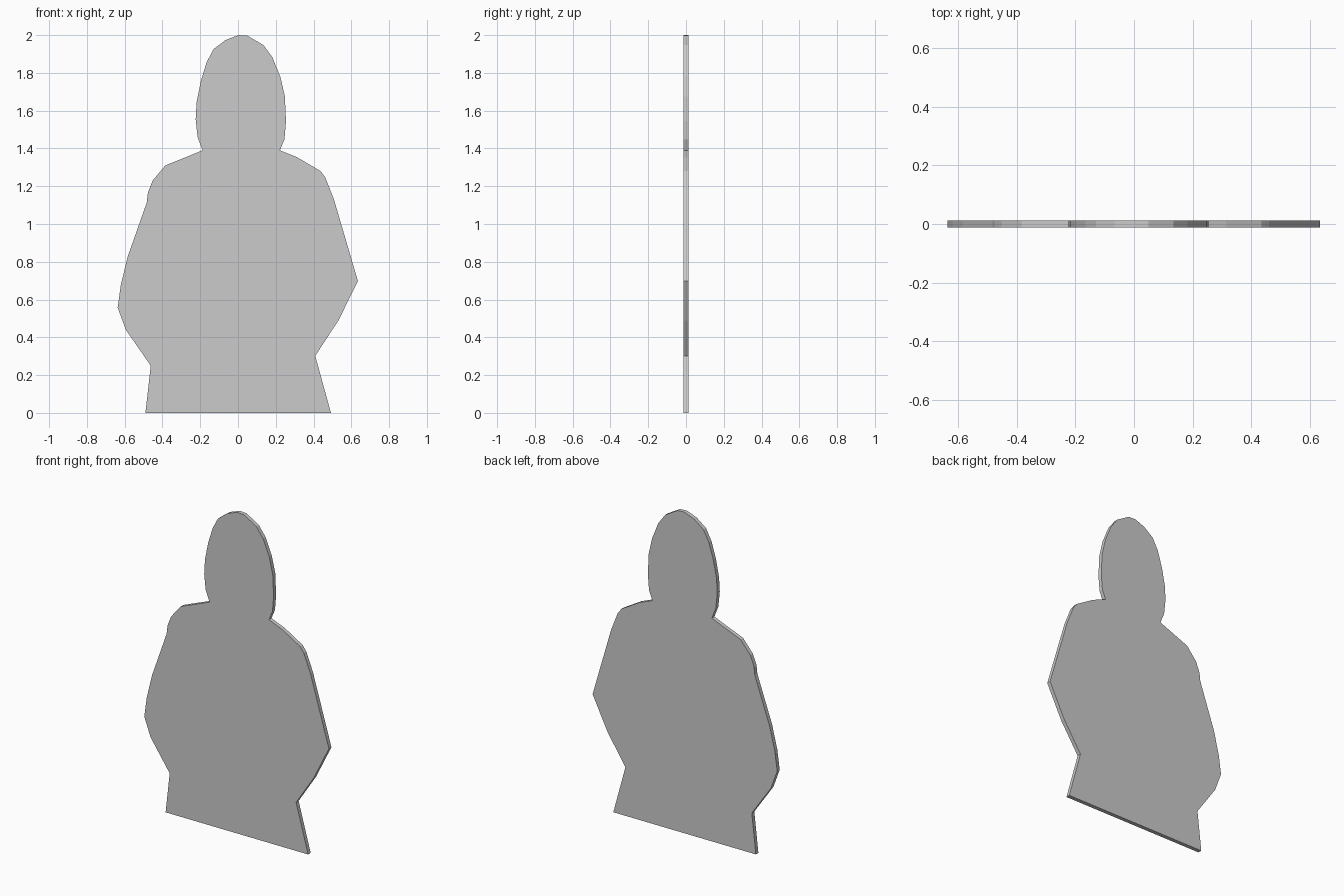
import bpy, bmesh

THICK = 0.025

# Silhouette in the xz plane, clockwise from the lower left corner
left_body = [(-0.49, 0), (-0.462, 0.25), (-0.594, 0.44), (-0.637, 0.557), (-0.62, 0.68),
             (-0.584, 0.827), (-0.483, 1.114), (-0.477, 1.167), (-0.452, 1.23), (-0.385, 1.31)]
head = [(-0.187, 1.39), (-0.214, 1.459), (-0.224, 1.554), (-0.219, 1.645), (-0.197, 1.756),
        (-0.166, 1.857), (-0.129, 1.926), (-0.066, 1.974), (0.003, 2.0), (0.05, 1.997),
        (0.135, 1.947), (0.182, 1.883), (0.225, 1.777), (0.248, 1.676), (0.254, 1.544),
        (0.246, 1.448), (0.222, 1.39)]
right_body = [(0.314, 1.353), (0.436, 1.281), (0.462, 1.247), (0.508, 1.13), (0.635, 0.697),
              (0.531, 0.488), (0.409, 0.302), (0.492, 0)]
outline = left_body + head + right_body

# Flat standing panel: one face extruded through its thickness
bm = bmesh.new()
face = bm.faces.new([bm.verts.new((x, -THICK / 2, z)) for x, z in outline])
extruded = bmesh.ops.extrude_face_region(bm, geom=[face], use_keep_orig=True)
back = [v for v in extruded["geom"] if isinstance(v, bmesh.types.BMVert)]
bmesh.ops.translate(bm, vec=(0, THICK, 0), verts=back)
bmesh.ops.recalc_face_normals(bm, faces=bm.faces)

mesh = bpy.data.meshes.new("figure_cutout_panel")
bm.to_mesh(mesh)
bm.free()
panel = bpy.data.objects.new("figure_cutout_panel", mesh)
bpy.context.collection.objects.link(panel)
